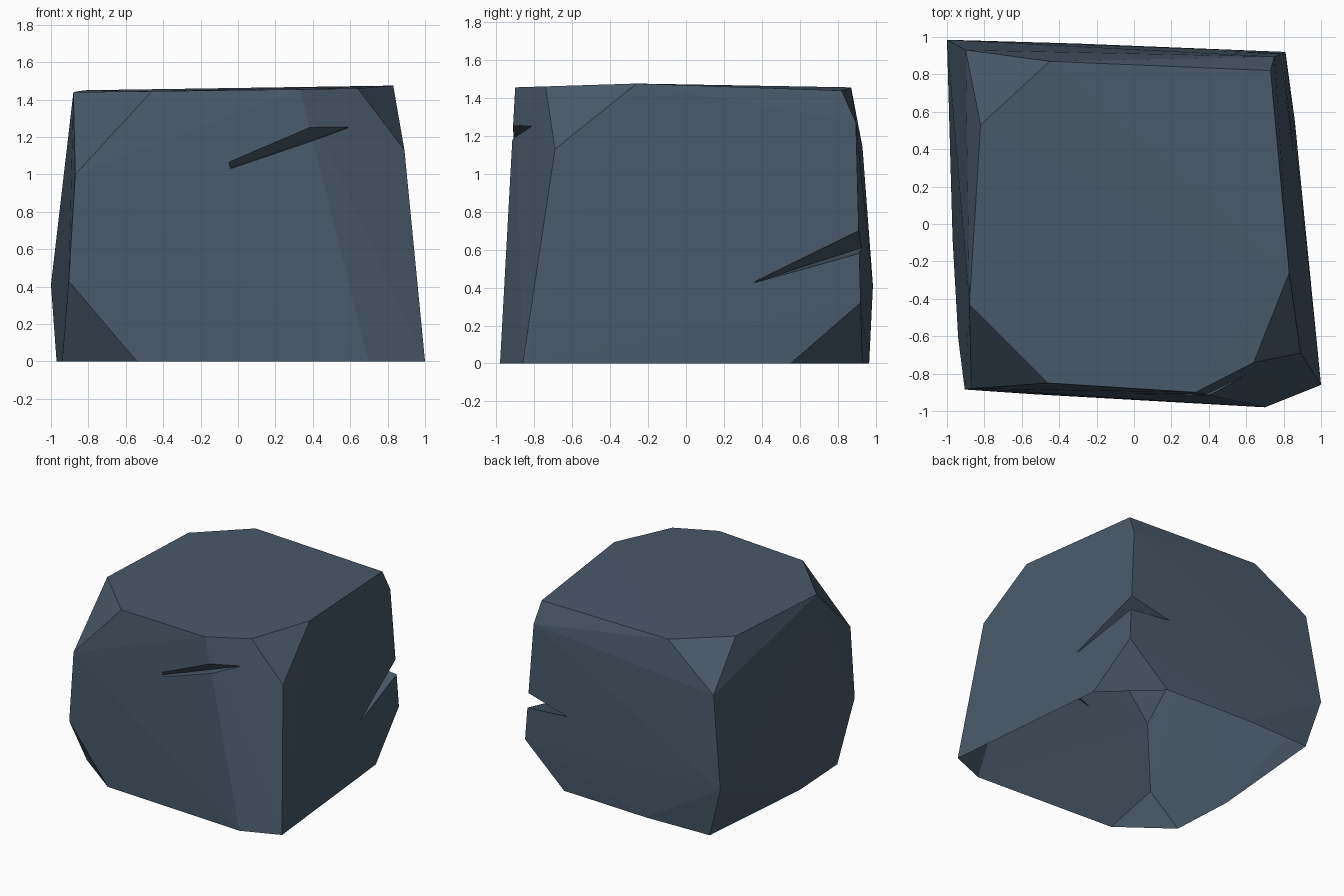
import bpy
import bmesh
from mathutils import Vector

if "Cube" in bpy.data.objects:
    bpy.data.objects.remove(bpy.data.objects["Cube"])

stone = bpy.data.materials.new("slate_grey")
stone.diffuse_color = (0.066, 0.100, 0.140, 1.0)
stone.use_nodes = True
stone.node_tree.nodes["Principled BSDF"].inputs["Base Color"].default_value = stone.diffuse_color


def hull_object(name, points):
    """Flat-faced convex solid wrapped around the given points."""
    bm = bmesh.new()
    for p in points:
        bm.verts.new(p)
    bmesh.ops.convex_hull(bm, input=list(bm.verts))
    loose = [v for v in bm.verts if not v.link_faces]
    bmesh.ops.delete(bm, geom=loose, context='VERTS')
    bmesh.ops.recalc_face_normals(bm, faces=bm.faces)
    mesh = bpy.data.meshes.new(name)
    bm.to_mesh(mesh)
    bm.free()
    mesh.materials.append(stone)
    obj = bpy.data.objects.new(name, mesh)
    bpy.context.collection.objects.link(obj)
    return obj


def cut_crack(target, tip_a, tip_b, upper, lower):
    """Wedge-shaped crack across an edge, running between two tips."""
    a, b = Vector(tip_a), Vector(tip_b)
    mid = (a + b) / 2
    mouth = [mid + (Vector(p) - mid) * 1.6 for p in (upper, lower)]
    cutter = hull_object("crack_cutter", [a, b] + mouth)
    cutter.hide_render = True
    mod = target.modifiers.new("crack", 'BOOLEAN')
    mod.operation = 'DIFFERENCE'
    mod.solver = 'EXACT'
    mod.object = cutter
    bpy.context.view_layer.objects.active = target
    bpy.ops.object.modifier_apply(modifier=mod.name)
    bpy.data.objects.remove(cutter)


# Block outline: rings of corner points, bottom to top
base_ring = [(0.70, -0.98, 0), (1.0, -0.86, 0), (0.86, 0.55, 0),
             (0.45, 0.93, 0), (-0.31, 0.965, 0), (-0.88, 0.95, 0),
             (-0.97, -0.08, 0), (-0.94, -0.61, 0), (-0.54, -0.91, 0)]
low_corners = [(-0.905, -0.885, 0.43), (-1.0, 0.985, 0.41), (0.81, 0.92, 0.32)]
high_corners = [(-0.87, -0.88, 1.0), (0.89, -0.69, 1.13),
                (0.75, 0.895, 1.27), (-0.90, 0.93, 1.14)]
top_ring = [(-0.46, -0.85, 1.445), (0.33, -0.90, 1.455), (0.64, -0.74, 1.46),
            (0.83, -0.26, 1.475), (0.73, 0.82, 1.438), (-0.45, 0.87, 1.455),
            (-0.82, 0.53, 1.45), (-0.88, -0.43, 1.44)]
rock = hull_object("rock", base_ring + low_corners + high_corners + top_ring)

# Cracks on the front edge and the back right edge
cut_crack(rock, (-0.31, -0.885, 0.94), (0.59, -0.81, 1.25),
          (0.382, -0.911, 1.25), (0.40, -0.915, 1.18))
cut_crack(rock, (0.855, 0.34, 0.42), (0.43, 0.925, 0.61),
          (0.786, 0.91, 0.70), (0.794, 0.913, 0.58))

# Open underside
bm = bmesh.new()
bm.from_mesh(rock.data)
under = [f for f in bm.faces if all(v.co.z < 0.001 for v in f.verts)]
bmesh.ops.delete(bm, geom=under, context='FACES')
for f in bm.faces:
    f.smooth = False
    f.material_index = 0
bm.to_mesh(rock.data)
bm.free()
